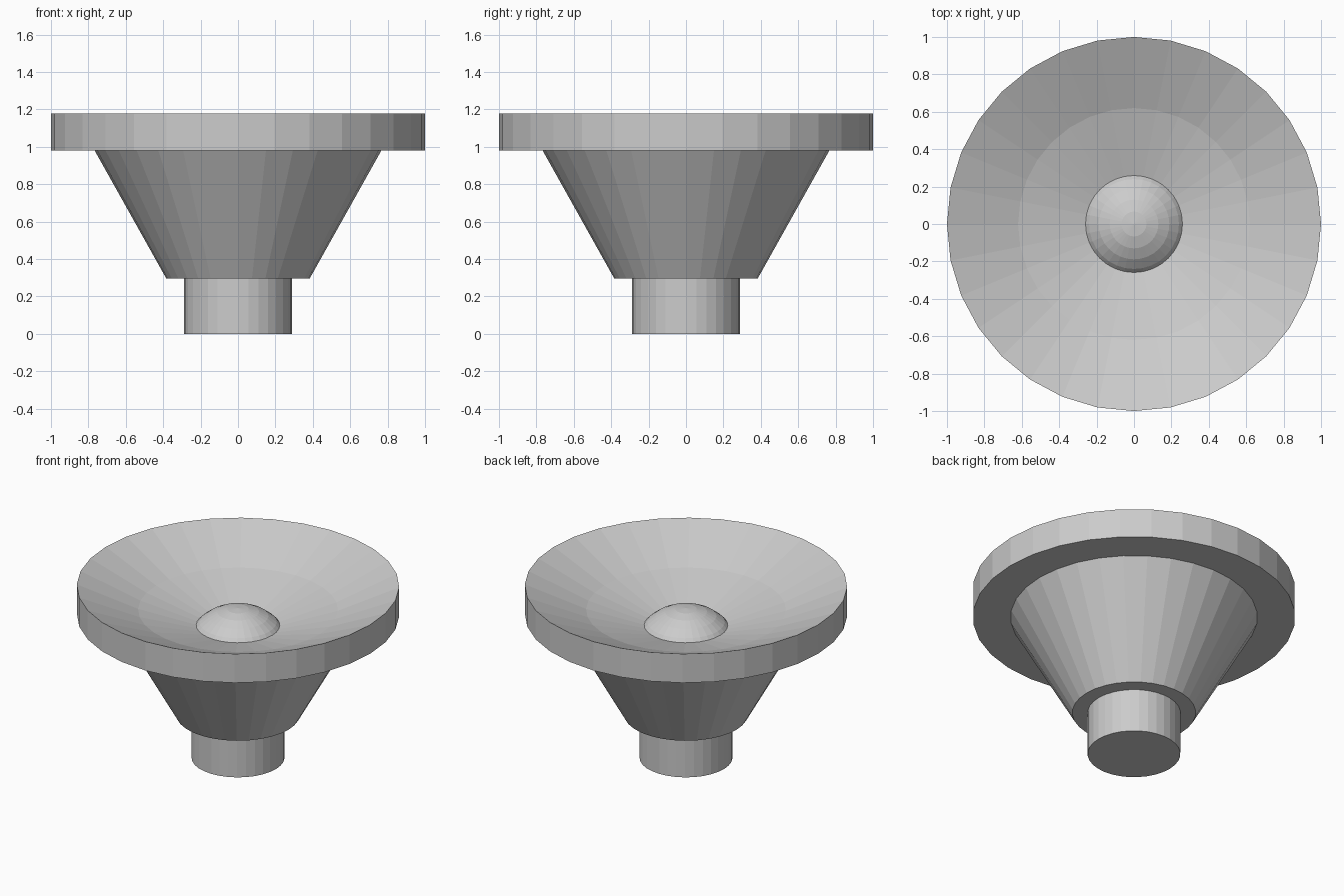
import bpy, bmesh, math

if "Cube" in bpy.data.objects:
    bpy.data.objects.remove(bpy.data.objects["Cube"])

SIDES = 32


def lathe(name, profile):
    """Spin (radius, z) points about the z axis; radius 0 closes to a point."""
    bm = bmesh.new()
    rings = []
    for r, z in profile:
        if r == 0:
            rings.append([bm.verts.new((0, 0, z))] * SIDES)
        else:
            rings.append([bm.verts.new((r * math.cos(2 * math.pi * i / SIDES),
                                        r * math.sin(2 * math.pi * i / SIDES), z))
                          for i in range(SIDES)])
    for low, high in zip(rings, rings[1:]):
        for i in range(SIDES):
            j = (i + 1) % SIDES
            quad = list(dict.fromkeys((low[i], low[j], high[j], high[i])))
            bm.faces.new(quad)
    bmesh.ops.recalc_face_normals(bm, faces=bm.faces)
    mesh = bpy.data.meshes.new(name)
    bm.to_mesh(mesh)
    bm.free()
    obj = bpy.data.objects.new(name, mesh)
    bpy.context.collection.objects.link(obj)
    return obj


# Magnet at the bottom
lathe("magnet", [(0, 0), (0.288, 0), (0.288, 0.295)])

# Rim, tapered basket and two-step dished cone, as one closed shell
lathe("basket_and_cone", [
    (0, 0.295), (0.383, 0.295), (0.766, 0.979), (1, 0.979),
    (1, 1.177), (0.62, 1.013), (0.26, 0.908), (0, 0.835)])

# Dust cap: upper part of a slightly flattened sphere sunk into the cone
cap_r, cap_h, base_z = 0.34, 0.325, 0.70
step = math.pi / 16
lathe("dust_cap", [(cap_r * math.sin(k * step) if k else 0,
                    base_z + cap_h * math.cos(k * step)) for k in range(5, -1, -1)])
